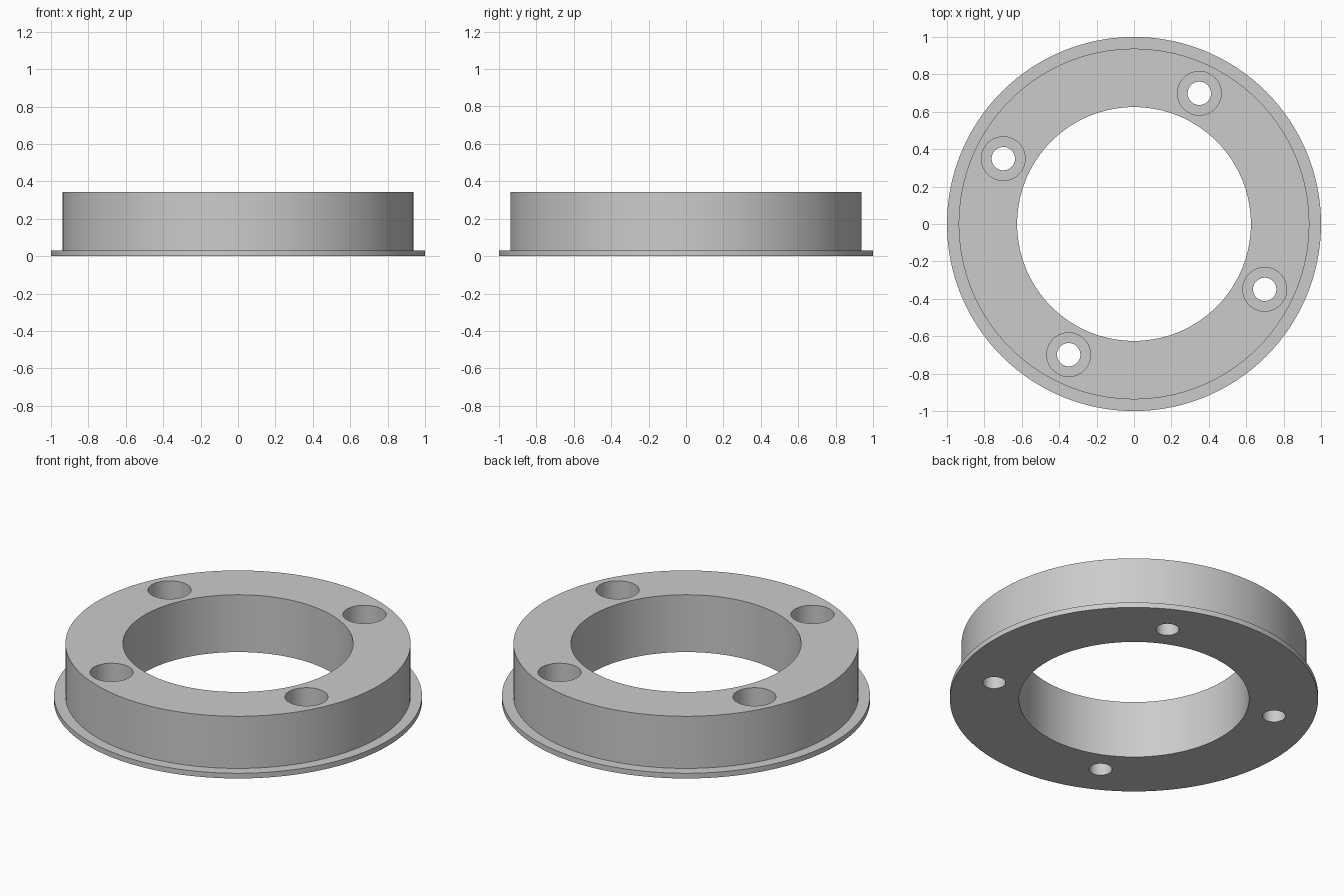
import bpy, bmesh, math

if "Cube" in bpy.data.objects:
    bpy.data.objects.remove(bpy.data.objects["Cube"])

U = 1 / 32                      # design unit: outer radius is 32 units
HEIGHT, FLANGE = 11 * U, 1 * U


def lathe(name, profile, steps, closed, centre=(0, 0)):
    """Revolve an (r, z) profile around a vertical axis through centre."""
    bm = bmesh.new()
    verts = [bm.verts.new((r, 0, z)) for r, z in profile]
    edges = [bm.edges.new(p) for p in zip(verts, verts[1:])]
    if closed:
        edges.append(bm.edges.new((verts[-1], verts[0])))
    bmesh.ops.spin(bm, geom=verts + edges, cent=(0, 0, 0), axis=(0, 0, 1),
                   angle=math.tau, steps=steps)
    bmesh.ops.remove_doubles(bm, verts=bm.verts, dist=1e-5)
    bmesh.ops.recalc_face_normals(bm, faces=bm.faces)
    bmesh.ops.translate(bm, verts=bm.verts, vec=(*centre, 0))
    mesh = bpy.data.meshes.new(name)
    bm.to_mesh(mesh)
    bm.free()
    obj = bpy.data.objects.new(name, mesh)
    bpy.context.collection.objects.link(obj)
    return obj


grey = bpy.data.materials.new("grey")
grey.diffuse_color = (0.6, 0.6, 0.6, 1)
grey.use_nodes = True
grey.node_tree.nodes["Principled BSDF"].inputs["Base Color"].default_value = grey.diffuse_color

# Ring body with a thin flange at its foot
ring = lathe("flanged_ring", [
    (20 * U, 0), (32 * U, 0), (32 * U, FLANGE),
    (30 * U, FLANGE), (30 * U, HEIGHT), (20 * U, HEIGHT)], 128, True)
ring.data.materials.append(grey)
bpy.context.view_layer.objects.active = ring
ring.select_set(True)

# Four counterbored screw holes
bore, head, seat = 2 * U, 3.75 * U, 5 * U
for i in range(4):
    a = math.atan2(2, 1) + i * math.pi / 2
    cutter = lathe("screw_hole_cutter", [
        (0, -0.1), (bore, -0.1), (bore, seat),
        (head, seat), (head, 0.5), (0, 0.5)], 48, False,
        (25 * U * math.cos(a), 25 * U * math.sin(a)))
    cutter.hide_render = True
    mod = ring.modifiers.new("screw_hole", 'BOOLEAN')
    mod.operation, mod.solver, mod.object = 'DIFFERENCE', 'EXACT', cutter
    bpy.ops.object.modifier_apply(modifier=mod.name)
    bpy.data.objects.remove(cutter)

bpy.ops.object.shade_smooth_by_angle(angle=math.radians(30))
